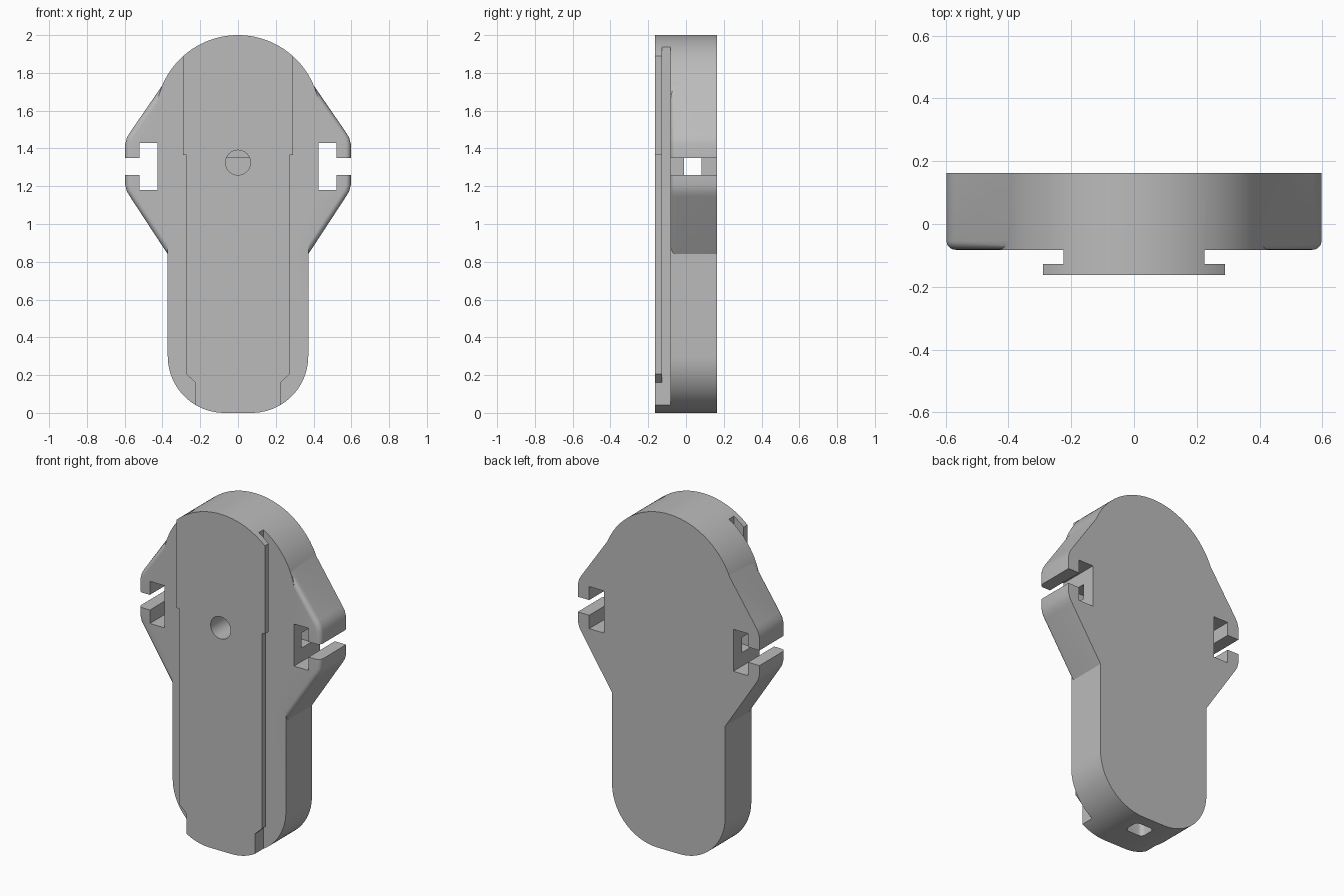
import bpy, bmesh
from math import sin, cos, pi, radians

if "Cube" in bpy.data.objects:
    bpy.data.objects.remove(bpy.data.objects["Cube"])

grey = bpy.data.materials.new("plain grey")
grey.use_nodes = True
colour = (0.5, 0.5, 0.5, 1)
grey.diffuse_color = colour
grey.node_tree.nodes["Principled BSDF"].inputs["Base Color"].default_value = colour

FRONT, BACK, SHELF = -0.163, 0.163, -0.082


def arc(cx, cz, r, a0, a1, n):
    steps = [radians(a0 + (a1 - a0) * i / n) for i in range(n + 1)]
    return [(cx + r * cos(a), cz + r * sin(a)) for a in steps]


def mirrored(half):
    """Close a right-hand outline (bottom to top) with its mirror image."""
    return half + [(-x, z) for x, z in reversed(half) if abs(x) > 1e-5]


def prism(name, outline, y0, y1, round_front=0):
    """Extrude an x-z outline along y, optionally rounding the front rim."""
    bm = bmesh.new()
    face = bm.faces.new([bm.verts.new((x, y0, z)) for x, z in outline])
    rim = list(face.edges)
    top = bmesh.ops.extrude_face_region(bm, geom=[face], use_keep_orig=True)["geom"]
    for v in top:
        if isinstance(v, bmesh.types.BMVert):
            v.co.y = y1
    if round_front:
        bmesh.ops.bevel(bm, geom=rim, offset=round_front, segments=5,
                        profile=0.5, affect='EDGES')
    bmesh.ops.recalc_face_normals(bm, faces=bm.faces)
    mesh = bpy.data.meshes.new(name)
    bm.to_mesh(mesh)
    bm.free()
    mesh.materials.append(grey)
    obj = bpy.data.objects.new(name, mesh)
    bpy.context.collection.objects.link(obj)
    return obj


def box(name, x0, x1, y0, y1, z0, z1):
    return prism(name, [(x0, z0), (x1, z0), (x1, z1), (x0, z1)], y0, y1)


def combine(target, tool, operation='DIFFERENCE'):
    """Apply a boolean and discard the tool object."""
    mod = target.modifiers.new("join", 'BOOLEAN')
    mod.operation, mod.object, mod.solver = operation, tool, 'EXACT'
    bpy.context.view_layer.objects.active = target
    bpy.ops.object.modifier_apply(modifier=mod.name)
    bpy.data.objects.remove(tool)


# Main body: broad round head, narrower shaft, rounded foot
half = arc(0.072, 0.3, 0.3, -90, 0, 20) + [(0.372, 1.0)] + arc(0, 1.565, 0.435, 0, 90, 32)
body = prism("holder_body", mirrored(half), FRONT, BACK)

# Side grooves that leave a T-shaped rail on the front
rail_edge = [(0.225, -0.1), (0.225, 0.16), (0.273, 0.205), (0.273, 1.365),
             (0.29, 1.365), (0.29, 2.1)]
for s in (-1, 1):
    groove = sorted((s * 0.225, s * 0.6))
    combine(body, box("groove", *groove, -0.127, SHELF, -0.1, 2.1))
    outline = [(s * x, z) for x, z in rail_edge + [(0.6, 2.1), (0.6, -0.1)]]
    combine(body, prism("rail_trim", outline, -0.3, -0.11))

# Angled side wings with a softened front rim
wing = [(0.3, 0.73), (0.573, 1.147), (0.588, 1.172), (0.597, 1.205),
        (0.597, 1.425), (0.588, 1.458), (0.573, 1.483), (0.34, 1.822)]
combine(body, prism("wings", mirrored(wing), SHELF, BACK, 0.028), 'UNION')

# T-shaped slots through both wings
for s in (-1, 1):
    slot = [(0.425, 1.18), (0.522, 1.18), (0.522, 1.26), (0.7, 1.26),
            (0.7, 1.35), (0.522, 1.35), (0.522, 1.43), (0.425, 1.43)]
    combine(body, prism("slot", [(s * x, z) for x, z in slot], -0.3, 0.3))

# Cross channel, front screw hole and rounded foot socket
combine(body, box("channel", -0.5, 0.5, -0.01, 0.083, 1.26, 1.35))
combine(body, prism("screw_hole", arc(0, 1.325, 0.066, 0, 348.75, 31), -0.3, 0.04))
socket = []
for cx, cy, a in ((1, 1, 0), (-1, 1, 90), (-1, -1, 180), (1, -1, 270)):
    socket += arc(cx * 0.035, cy * 0.025, 0.025, a, a + 90, 6)
tool = prism("socket", socket, -0.4, 0.1)
tool.rotation_euler.x = pi / 2
tool.location = (0, 0.045, 0)
bpy.context.view_layer.update()
# rotation turns the extrusion axis to z
combine(body, tool)

# Smooth curves, crisp edges
bpy.ops.object.select_all(action='DESELECT')
body.select_set(True)
bpy.context.view_layer.objects.active = body
bpy.ops.object.shade_smooth_by_angle(angle=radians(30))
